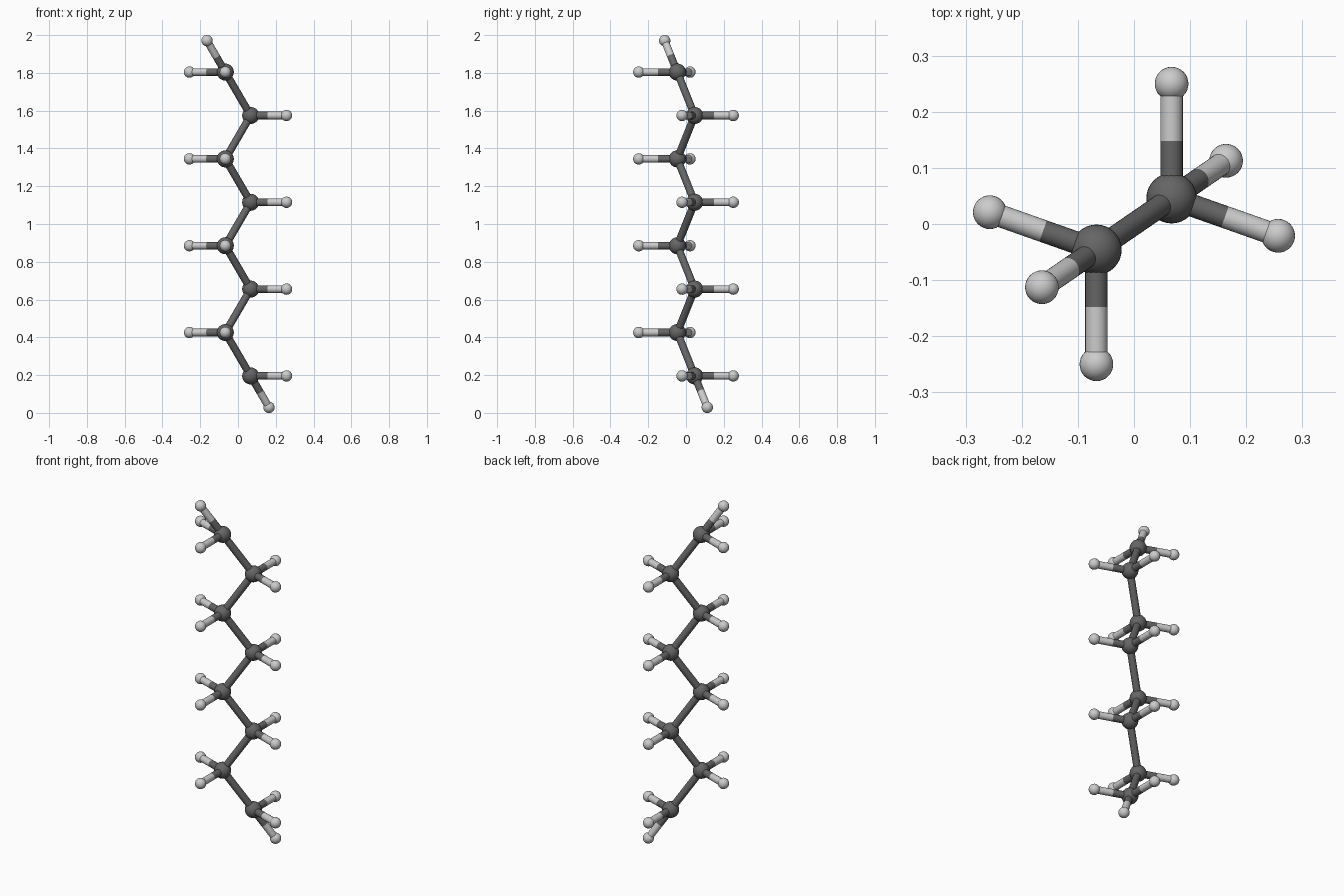
import bpy
from mathutils import Vector

if "Cube" in bpy.data.objects:
    bpy.data.objects.remove(bpy.data.objects["Cube"])

C_R, H_R, BOND_R = 0.045, 0.03, 0.02
STEP = 0.2298            # vertical distance between neighbouring carbons
CH = 0.204               # carbon to hydrogen distance


def material(name, value):
    m = bpy.data.materials.new(name)
    m.diffuse_color = (value, value, value, 1)
    m.use_nodes = True
    m.node_tree.nodes["Principled BSDF"].inputs["Base Color"].default_value = m.diffuse_color
    return m


DARK = material("dark_grey", 0.13)
LIGHT = material("light_grey", 0.55)


def finish(name, mat):
    ob = bpy.context.object
    ob.name = name
    ob.data.materials.append(mat)
    bpy.ops.object.shade_smooth_by_angle()
    return ob


def ball(name, pos, radius, mat):
    bpy.ops.mesh.primitive_uv_sphere_add(segments=32, ring_count=16, radius=radius, location=pos)
    return finish(name, mat)


def rod(name, a, b, mat):
    d = b - a
    bpy.ops.mesh.primitive_cylinder_add(vertices=24, radius=BOND_R, depth=d.length, location=(a + b) / 2)
    bpy.context.object.rotation_euler = d.to_track_quat('Z', 'Y').to_euler()
    return finish(name, mat)


def hydrogen(c, h):
    # bond is dark on the carbon half, light on the hydrogen half
    mid = (c + h) / 2
    rod("hydrogen_bond_inner", c, mid, DARK)
    rod("hydrogen_bond_outer", mid, h, LIGHT)
    ball("hydrogen_atom", h, H_R, LIGHT)


# zigzag carbon chain, bottom to top
carbons = []
for i in range(8):
    s = 1 if i % 2 == 0 else -1
    carbons.append(Vector((0.067 * s, 0.046 * s, 1 + (i - 3.5) * STEP)))

for i, c in enumerate(carbons):
    s = 1 if i % 2 == 0 else -1
    ball("carbon_atom", c, C_R, DARK)
    if i:
        rod("carbon_bond", carbons[i - 1], c, DARK)
    # two side hydrogens per carbon
    hydrogen(c, Vector((0.067 * s, 0.25 * s, c.z)))
    hydrogen(c, Vector((0.257 * s, -0.021 * s, c.z)))

# end hydrogens continue the zigzag
for end, near, after in ((0, 1, 2), (7, 6, 5)):
    direction = (carbons[near] - carbons[after]).normalized()
    direction = Vector((-direction.x, -direction.y, direction.z))
    hydrogen(carbons[end], carbons[end] + direction * CH)
